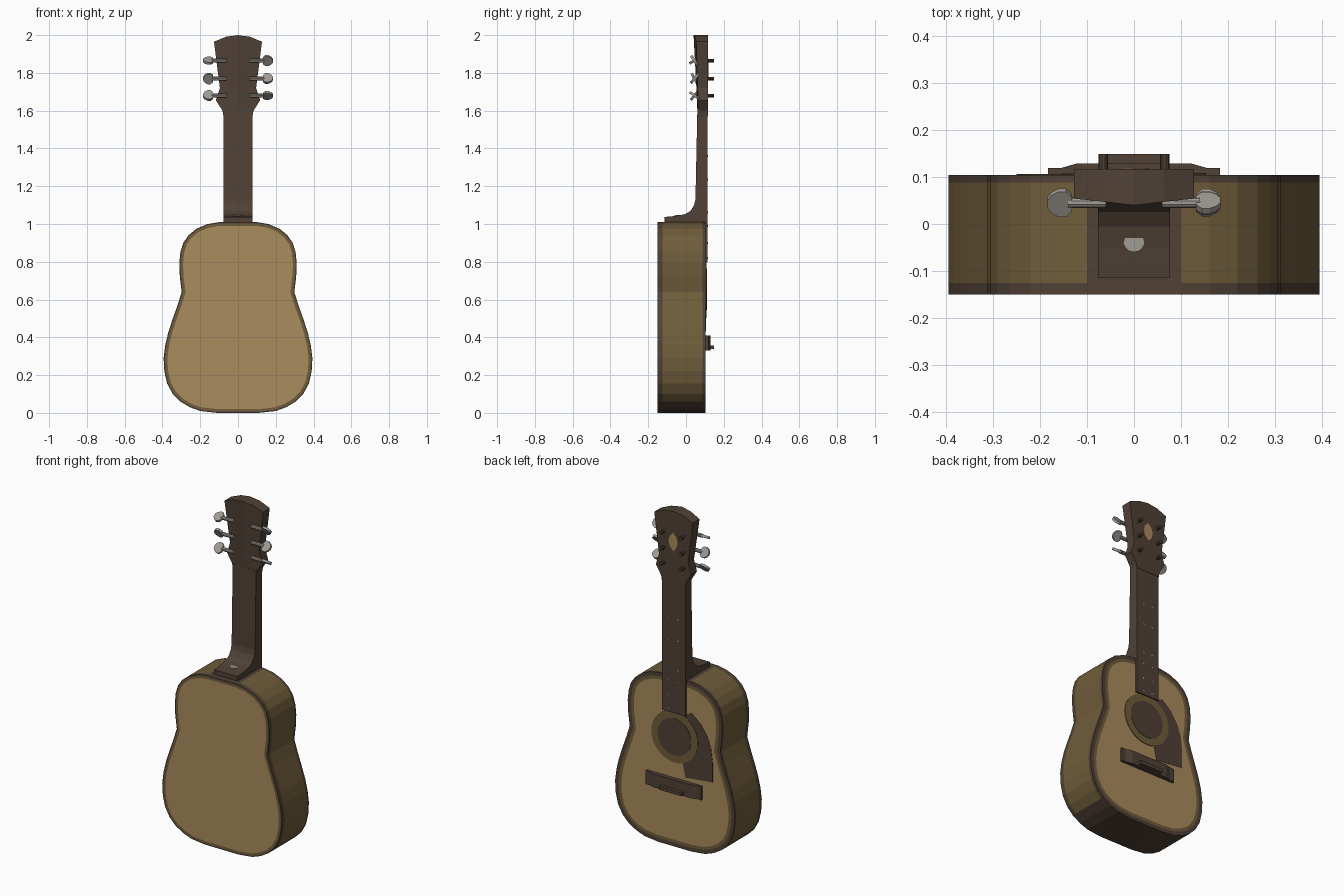
import bpy, bmesh, math
from mathutils import Matrix, Vector

if "Cube" in bpy.data.objects:
    bpy.data.objects.remove(bpy.data.objects["Cube"])


def material(name, col):
    m = bpy.data.materials.new(name)
    m.diffuse_color = (*col, 1)
    m.use_nodes = True
    m.node_tree.nodes["Principled BSDF"].inputs["Base Color"].default_value = m.diffuse_color
    return m


TAN = material("tan wood", (0.40, 0.262, 0.112))
OLIVE = material("olive brown wood", (0.160, 0.109, 0.043))
DARK = material("dark brown wood", (0.080, 0.053, 0.037))
GREY = material("warm grey metal", (0.352, 0.328, 0.296))


def finish(name, bm, *mats):
    bmesh.ops.recalc_face_normals(bm, faces=bm.faces)
    me = bpy.data.meshes.new(name)
    bm.to_mesh(me)
    bm.free()
    for m in mats:
        me.materials.append(m)
    ob = bpy.data.objects.new(name, me)
    bpy.context.collection.objects.link(ob)
    return ob


def prism(name, pts, axis, a, b, mat):
    """Extrude a 2D outline along an axis from a to b."""
    place = {"x": lambda p, t: (t, p[0], p[1]),
             "y": lambda p, t: (p[0], t, p[1]),
             "z": lambda p, t: (p[0], p[1], t)}[axis]
    bm = bmesh.new()
    lo = [bm.verts.new(place(p, a)) for p in pts]
    hi = [bm.verts.new(place(p, b)) for p in pts]
    bm.faces.new(lo)
    bm.faces.new(hi)
    for i in range(len(pts)):
        j = (i + 1) % len(pts)
        bm.faces.new((lo[i], lo[j], hi[j], hi[i]))
    return finish(name, bm, mat)


def ellipse(cx, cz, rx, rz, n=32):
    return [(cx + rx * math.cos(2 * math.pi * i / n),
             cz + rz * math.sin(2 * math.pi * i / n)) for i in range(n)]


# Body: half outline mirrored, banded sides, inset borders on both faces
half = [(0.10, 1.01), (0.16, 1.0), (0.22, 0.975), (0.262, 0.94), (0.29, 0.90),
        (0.305, 0.85), (0.311, 0.79), (0.308, 0.72), (0.298, 0.64), (0.32, 0.57),
        (0.345, 0.50), (0.368, 0.43), (0.385, 0.36), (0.394, 0.29), (0.39, 0.22),
        (0.375, 0.155), (0.345, 0.10), (0.305, 0.06), (0.255, 0.03), (0.20, 0.01),
        (0.11, 0.0)]
outline = half + [(-x, z) for x, z in reversed(half)]
bm = bmesh.new()
rings = [[bm.verts.new((x, y, z)) for x, z in outline]
         for y in (-0.15, -0.125, 0.088, 0.104)]
n = len(outline)
for k in range(3):
    for i in range(n):
        j = (i + 1) % n
        f = bm.faces.new((rings[k][i], rings[k][j], rings[k + 1][j], rings[k + 1][i]))
        c = f.calc_center_median()
        plain = k == 1 and c.z > 0.06 and not (abs(c.x) < 0.1 and c.z > 0.9)
        f.material_index = 1 if plain else 2
back = bm.faces.new(rings[0])
front = bm.faces.new(list(reversed(rings[3])))
bmesh.ops.recalc_face_normals(bm, faces=bm.faces)
for cap, widths in ((back, (0.007, 0.013)), (front, (0.022, 0.018))):
    for w, idx in zip(widths, (2, 1)):
        res = bmesh.ops.inset_region(bm, faces=[cap], thickness=w, use_even_offset=True)
        for f in res["faces"]:
            f.material_index = idx
    cap.material_index = 0
finish("body", bm, TAN, OLIVE, DARK)

# Painted plates on the soundboard
prism("pickguard", [(-0.06, 0.80), (-0.11, 0.825), (-0.17, 0.775), (-0.215, 0.71),
                    (-0.24, 0.64), (-0.25, 0.56), (-0.25, 0.45), (-0.07, 0.43),
                    (-0.055, 0.50), (-0.04, 0.60)], "y", 0.102, 0.106, DARK)
prism("soundhole_ring", ellipse(0, 0.655, 0.153, 0.153), "y", 0.102, 0.108, OLIVE)
prism("soundhole", ellipse(0, 0.655, 0.11, 0.11), "y", 0.102, 0.110, DARK)

# Neck with heel and fingerboard extension
prism("neck", [(0.115, 1.60), (0.06, 1.60), (0.05, 1.13), (0.043, 1.10), (0.025, 1.07),
               (-0.005, 1.052), (-0.05, 1.043), (-0.115, 1.037), (-0.115, 1.0),
               (0.09, 1.0), (0.09, 0.80), (0.115, 0.80)], "x", -0.077, 0.077, DARK)
prism("heel_button", ellipse(0, -0.04, 0.022, 0.02, 12), "z", 1.03, 1.047, GREY)

# Fingerboard dots
for i, z in enumerate((1.36, 1.235, 1.06, 0.99, 0.90, 0.82)):
    for x in (-0.03, 0.03):
        prism("fret_dot", ellipse(x, z, 0.005, 0.005, 8), "y", 0.113, 0.117, GREY)

# Headstock: lofted sections with a ridged back and arched top
bm = bmesh.new()
cols = (-1, -0.5, 0, 0.5, 1)
sections = []
for z, hw, drop, edge, mid in ((1.57, 0.077, 0, 0.062, 0.06), (1.60, 0.082, 0, 0.062, 0.06),
                               (1.655, 0.117, 0, 0.064, 0.058), (1.72, 0.096, 0, 0.062, 0.055),
                               (2.0, 0.127, 0.035, 0.054, 0.04)):
    fr = [bm.verts.new((c * hw, 0.117, z - drop * c * c)) for c in cols]
    bk = [bm.verts.new((c * hw, mid + (edge - mid) * abs(c), z - drop * c * c)) for c in cols]
    sections.append((fr, bk))
for (f0, b0), (f1, b1) in zip(sections, sections[1:]):
    loop0, loop1 = f0 + b0[::-1], f1 + b1[::-1]
    for i in range(10):
        j = (i + 1) % 10
        bm.faces.new((loop0[i], loop0[j], loop1[j], loop1[i]))
for fr, bk in (sections[0], sections[-1]):
    for i in range(4):
        bm.faces.new((fr[i], fr[i + 1], bk[i + 1], bk[i]))
finish("headstock", bm, DARK)
prism("headstock_inlay", [(0, 1.765), (0.024, 1.79), (0.032, 1.82), (0.024, 1.85), (0, 1.875),
                          (-0.024, 1.85), (-0.032, 1.82), (-0.024, 1.79)],
      "y", 0.115, 0.119, TAN)

# Tuners: post, shaft and turned half-moon knob
knob = [(0.132, 0.018), (0.145, 0.031), (0.160, 0.031), (0.175, 0.022), (0.184, 0.009)]
knob = knob + [(x, -w) for x, w in reversed(knob)]
for side, turns in ((-1, (-40, 30, -60)), (1, (55, -40, 35))):
    for z, turn in zip((1.68, 1.77, 1.865), turns):
        prism("string_post", ellipse(side * 0.065, z, 0.010, 0.010, 10), "y", 0.10, 0.149, DARK)
        prism("tuner_shaft", ellipse(0.045, z, 0.011, 0.011, 10), "x",
              side * 0.06, side * 0.14, GREY)
        ob = prism("tuner_knob", [(side * x, w) for x, w in knob], "y", -0.007, 0.007, GREY)
        ob.data.transform(Matrix.Translation(Vector((0, 0.045, z)))
                          @ Matrix.Rotation(math.radians(turn), 4, "X"))

# Bridge with raised middle and saddle
prism("bridge", [(-0.183, 0.10), (-0.183, 0.119), (-0.155, 0.119), (-0.12, 0.129),
                 (0.12, 0.129), (0.155, 0.119), (0.183, 0.119), (0.183, 0.10)],
      "z", 0.33, 0.41, DARK)
prism("saddle", [(-0.075, 0.12), (-0.075, 0.149), (0.075, 0.149), (0.075, 0.12)],
      "z", 0.337, 0.357, DARK)
